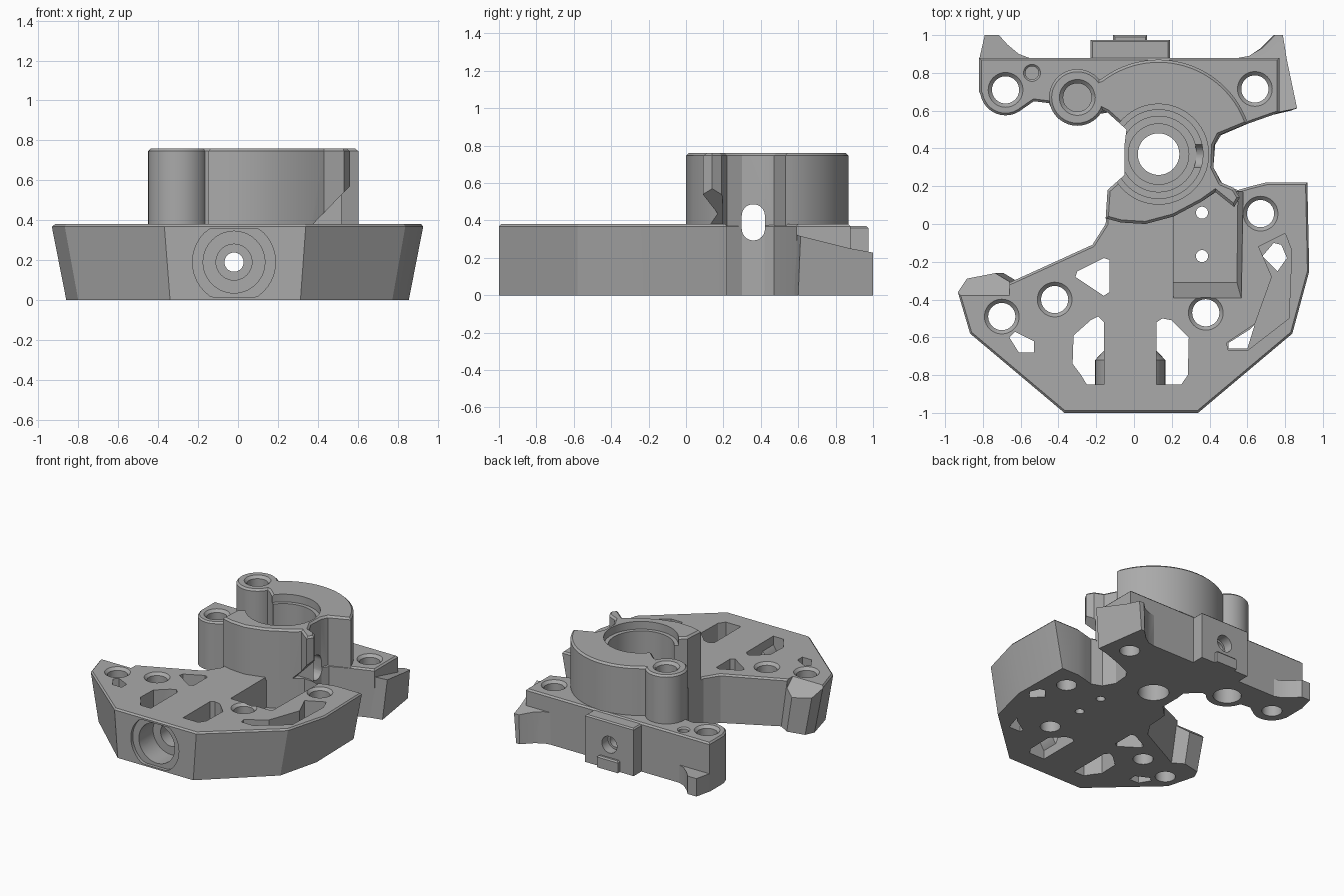
import bpy, bmesh
from math import sin, cos, radians

if "Cube" in bpy.data.objects:
    bpy.data.objects.remove(bpy.data.objects["Cube"])

GREY = (0.4, 0.4, 0.4, 1)
mat = bpy.data.materials.new("plain grey")
mat.use_nodes = True
mat.diffuse_color = GREY
mat.node_tree.nodes["Principled BSDF"].inputs["Base Color"].default_value = GREY

AXES = {"Z": lambda a, b, h: (a, b, h), "Y": lambda a, b, h: (a, h, b), "X": lambda a, b, h: (h, a, b)}


def arc(c, r, start=0, end=360, n=40):
    """Points on an arc; a full circle leaves out the repeated end."""
    steps = n if end - start == 360 else n - 1
    return [(c[0] + r * cos(radians(start + (end - start) * i / steps)),
             c[1] + r * sin(radians(start + (end - start) * i / steps))) for i in range(n)]


def prism(name, outline, low, high, axis="Z", foot=None, chamfer=0.0):
    """Extrude an outline along an axis, optionally to a different foot outline."""
    bm = bmesh.new()
    place = AXES[axis]
    bot = [bm.verts.new(place(a, b, low)) for a, b in (foot or outline)]
    top = [bm.verts.new(place(a, b, high)) for a, b in outline]
    bm.faces.new(bot[::-1])
    cap = bm.faces.new(top)
    for i in range(len(top)):
        j = (i + 1) % len(top)
        bm.faces.new((bot[i], bot[j], top[j], top[i]))
    bmesh.ops.recalc_face_normals(bm, faces=bm.faces)
    if chamfer:
        bmesh.ops.bevel(bm, geom=list(cap.edges), offset=chamfer, segments=1, affect="EDGES")
    mesh = bpy.data.meshes.new(name)
    bm.to_mesh(mesh)
    bm.free()
    mesh.materials.append(mat)
    ob = bpy.data.objects.new(name, mesh)
    bpy.context.collection.objects.link(ob)
    return ob


def cut(targets, *args, **kw):
    """Subtract a prism from every target, then discard it."""
    tool = prism("cutter", *args, **kw)
    tool.hide_render = True
    for ob in targets:
        mod = ob.modifiers.new("cut", "BOOLEAN")
        mod.operation, mod.solver, mod.object = "DIFFERENCE", "EXACT", tool
        bpy.context.view_layer.objects.active = ob
        bpy.ops.object.modifier_apply(modifier=mod.name)
    bpy.data.objects.remove(tool)


def hole(targets, c, r, low, high, rim=0.02):
    """Round hole with a countersunk upper rim."""
    cut(targets, arc(c, r), low, high + 0.02)
    if rim:
        cut(targets, arc(c, r + rim + 0.01), high - rim, high + 0.01, foot=arc(c, r))


T = 0.38                      # plate thickness
H = 0.76                      # overall height
HUB = (0.13, 0.37)
BOSS = (-0.3, 0.67)
LUG = (-0.68, 0.71)

# Base plate: flared front body, narrow waist and rear cross wall
front = [(-0.66, -0.31), (-0.75, -0.26), (-0.9, -0.29), (-0.935, -0.36), (-0.87, -0.58),
         (-0.37, -1), (0.34, -1), (0.84, -0.58), (0.93, -0.25), (0.92, 0.22)]
waist = [(0.7, 0.22), (0.62, 0.2), (0.55, 0.18), (0.47, 0.21), (0.42, 0.3), (0.43, 0.42), (0.46, 0.47)]
rear = [(0.6, 0.53), (0.77, 0.59), (0.77, 0.88), (-0.82, 0.88), (-0.82, 0.7)]
lugs = arc(LUG, 0.135, 190, 300, 12) + [(-0.53, 0.65), (-0.45, 0.64)] + arc(BOSS, 0.15, 200, 325, 14)
left = [(-0.14, 0.59), (-0.04, 0.5), (-0.05, 0.42), (-0.05, 0.26), (-0.14, 0.17), (-0.15, 0.0), (-0.22, -0.11)]
base = prism("base_plate", front + waist + rear + lugs + left, 0, T, chamfer=0.012,
             foot=[(x * 0.92, y) for x, y in front] + waist + rear + lugs + left)

# Hub: wide rear lobe, thin right wall and front lobe with a hooked end
lobe = arc(HUB, 0.5, 19, 127, 36) + [(-0.24, 0.74), (-0.2, 0.62), (-0.14, 0.59), (-0.04, 0.5), (-0.05, 0.26),
        (-0.14, 0.18), (-0.15, 0.03), (-0.07, 0.008), (0.06, 0), (0.21, 0.04), (0.36, 0.12),
        (0.43, 0.17), (0.53, 0.09), (0.56, 0.14), (0.53, 0.19), (0.46, 0.22), (0.42, 0.3),
        (0.425, 0.42), (0.45, 0.47)]
hub = prism("hub", lobe, T - 0.02, H, chamfer=0.014)
boss = prism("screw_boss", arc(BOSS, 0.15), T - 0.02, H, chamfer=0.014)

# Rear block with a low tongue, and the two rear horns
block = prism("rear_block", [(-0.23, 0.8), (0.19, 0.8), (0.19, 0.975), (-0.23, 0.975)], 0, 0.37, chamfer=0.01)
prism("rear_tongue", [(-0.11, 0.96), (0.07, 0.96), (0.07, 1), (-0.11, 1)], 0, 0.09, chamfer=0.01)
prism("right_horn", [(-0.82, 0.87), (-0.53, 0.87), (-0.61, 0.9), (-0.67, 0.95), (-0.715, 1), (-0.79, 1)], 0, 0.14)
horn = prism("left_horn", [(0.5, 0.87), (0.7, 0.58), (0.87, 0.615), (0.8, 1), (0.75, 1), (0.68, 0.93), (0.61, 0.89)],
             0, T, foot=[(0.5, 0.87), (0.7, 0.57), (0.83, 0.6), (0.77, 1), (0.74, 1), (0.67, 0.93), (0.61, 0.89)])
cut([horn], [(0.5, 0.345), (0.88, 0.25), (1.1, 0.21), (1.1, 0.5), (0.5, 0.5)], 0.4, 1, axis="X")

# Bearing bore, stepped
for r, low, high in ((0.265, 0.7, 0.8), (0.235, 0.34, 0.8), (0.2, 0.29, 0.4), (0.16, 0.25, 0.4), (0.11, -0.1, 0.4)):
    cut([base, hub], arc(HUB, r, n=56), low, high)
slot = arc((0.36, 0.425), 0.062, 0, 180, 14) + arc((0.36, 0.355), 0.062, 180, 359.9, 14)
cut([base, hub], slot, 0.25, 0.7, axis="X")
cut([hub], [(0.38, 0.3), (0.38, 0.385), (0.56, 0.57), (0.65, 0.57), (0.65, 0.3)], 0.0, 0.195, axis="Y")

# Boss holes, top and bottom
hole([boss], BOSS, 0.075, 0.64, H)
cut([base], arc(BOSS, 0.1), -0.1, 0.25)

# Screw holes
for c in [LUG, (0.64, 0.715), (-0.42, -0.4), (-0.7, -0.49), (0.38, -0.47), (0.67, 0.055)]:
    hole([base, horn] if c[1] > 0.7 and c[0] > 0 else [base], c, 0.072, -0.1, T)
hole([base], (-0.54, 0.8), 0.035, 0.15, T, 0.01)

# Side pocket for a switch, with sloping front wall and two pin holes
cut([base], [(0.21, 0.05), (0.21, -0.4), (0.57, -0.4), (0.58, 0.17), (0.45, 0.18), (0.36, 0.12)], 0.14, 0.4,
    foot=[(0.21, 0.05), (0.21, -0.31), (0.545, -0.31), (0.55, 0.17), (0.45, 0.18), (0.36, 0.12)])
for y in (0.06, -0.17):
    hole([base], (0.36, y), 0.032, -0.1, 0.14, 0)

# Left edge pocket with two openings
cut([base], [(0.66, -0.12), (0.8, -0.05), (0.835, -0.14), (0.82, -0.5), (0.6, -0.67), (0.5, -0.67),
             (0.49, -0.63), (0.64, -0.53), (0.73, -0.28)], 0.18, 0.4)
cut([base], [(0.68, -0.17), (0.76, -0.25), (0.81, -0.18), (0.78, -0.11), (0.74, -0.1)], -0.1, 0.3)
cut([base], [(0.5, -0.66), (0.6, -0.66), (0.64, -0.53), (0.61, -0.56), (0.5, -0.63)], -0.1, 0.3)

# Lightening openings
for pts in ([(-0.31, -0.28), (-0.3, -0.25), (-0.16, -0.18), (-0.13, -0.19), (-0.13, -0.36), (-0.16, -0.38)],
            [(-0.66, -0.6), (-0.63, -0.57), (-0.53, -0.62), (-0.53, -0.68), (-0.61, -0.68)],
            [(-0.16, -0.52), (-0.16, -0.85), (-0.25, -0.85), (-0.28, -0.8), (-0.325, -0.74),
             (-0.32, -0.59), (-0.23, -0.51), (-0.19, -0.49)],
            [(0.12, -0.52), (0.12, -0.85), (0.25, -0.85), (0.285, -0.8), (0.29, -0.6), (0.2, -0.51), (0.15, -0.5)]):
    cut([base], pts, -0.1, 0.5)

# Rounded-off rear edge of the right wing
cut([base], [(-1, -0.39), (-0.66, -0.39), (-0.66, -0.2), (-1, -0.2)], 0.26, 0.39,
    foot=[(-1, -0.24), (-0.66, -0.24), (-0.66, -0.2), (-1, -0.2)])

# Front socket tube, coned at its inner end, and the channel running to the rear
AX = (-0.02, 0.19)
tube = prism("socket_tube", arc(AX, 0.186), -0.98, -0.72, axis="Y")
cone = prism("socket_cone", arc(AX, 0.11), -0.72, -0.64, axis="Y", foot=arc(AX, 0.186))
parts = [base, tube, cone]
ring = [(x, min(z, 0.355)) for x, z in arc(AX, 0.208)]
cut([base, tube], [(x, max(z, 0.012)) for x, z in ring], -1.1, -0.975, axis="Y")
cut(parts, arc(AX, 0.155), -1.1, -0.8, axis="Y")
cut(parts, arc(AX, 0.09), -0.9, -0.68, axis="Y")
cut(parts + [block], arc(AX, 0.048), -0.9, 1.1, axis="Y")
cut([block], arc(AX, 0.065), 0.9, 1.1, axis="Y")

# Smooth the round walls, keep the edges sharp
for ob in list(bpy.context.collection.objects):
    if ob.type == "MESH" and mat.name in ob.data.materials:
        bpy.ops.object.select_all(action="DESELECT")
        ob.select_set(True)
        bpy.context.view_layer.objects.active = ob
        bpy.ops.object.shade_smooth_by_angle(angle=radians(25))
